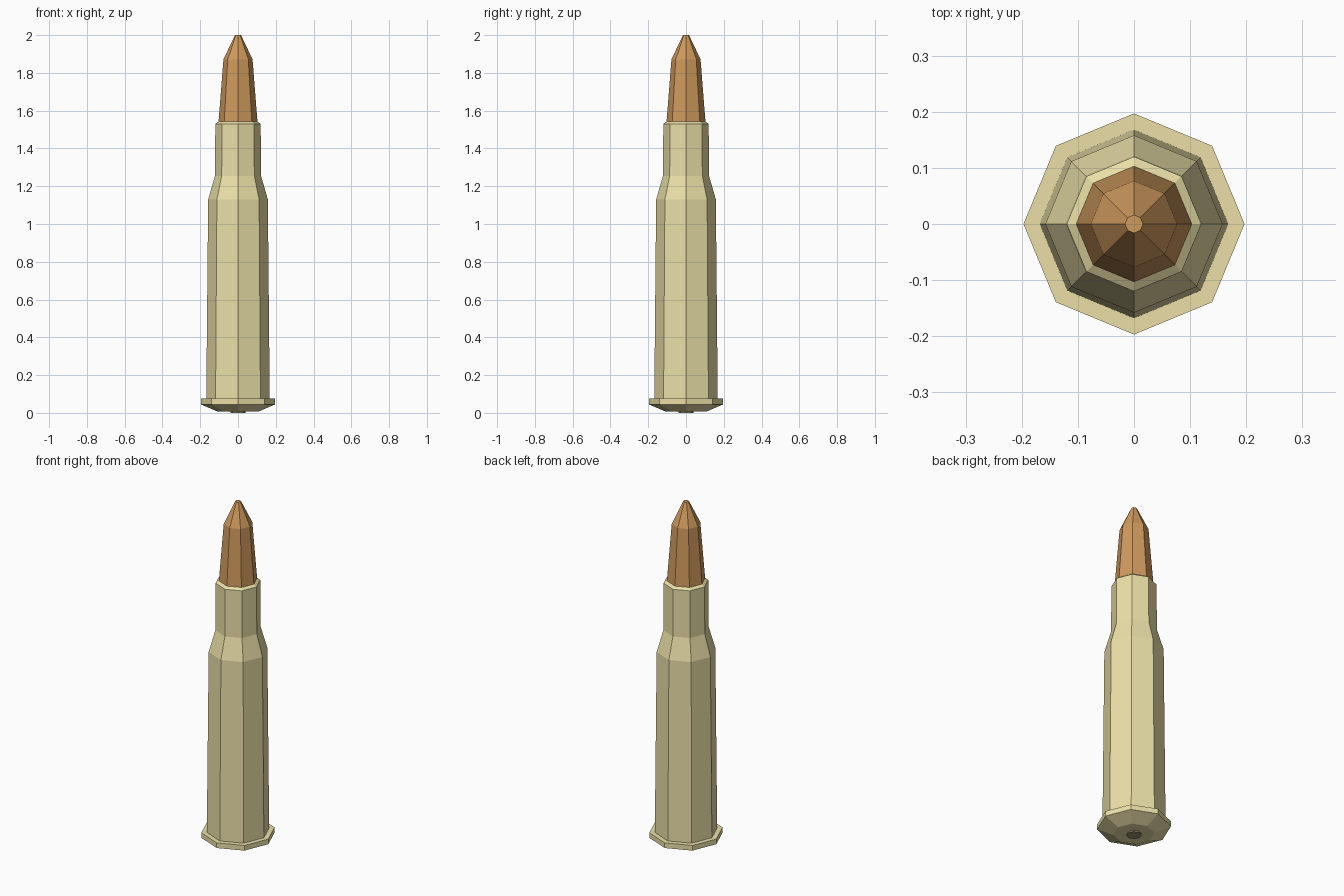
import bpy, bmesh
from math import cos, sin, tau

if "Cube" in bpy.data.objects:
    bpy.data.objects.remove(bpy.data.objects["Cube"])

SIDES = 8


def material(name, color):
    m = bpy.data.materials.new(name)
    m.diffuse_color = (*color, 1)
    m.use_nodes = True
    m.node_tree.nodes["Principled BSDF"].inputs["Base Color"].default_value = m.diffuse_color
    return m


def lathe(name, profile, mat):
    """Faceted solid of revolution from (radius, z) rings, capped at both ends."""
    bm = bmesh.new()
    rings = [[bm.verts.new((r * cos(tau * i / SIDES), r * sin(tau * i / SIDES), z))
              for i in range(SIDES)] for r, z in profile]
    for a, b in zip(rings, rings[1:]):
        for i in range(SIDES):
            j = (i + 1) % SIDES
            bm.faces.new((a[i], a[j], b[j], b[i]))
    bm.faces.new(rings[0][::-1])
    bm.faces.new(rings[-1])
    mesh = bpy.data.meshes.new(name)
    bm.to_mesh(mesh)
    bm.free()
    mesh.materials.append(mat)
    obj = bpy.data.objects.new(name, mesh)
    bpy.context.collection.objects.link(obj)
    return obj


brass = material("brass", (0.83, 0.74, 0.39))
copper = material("copper", (0.62, 0.32, 0.11))
dark = material("dark_brass", (0.32, 0.27, 0.15))

# Case: bevelled rimmed base, tapered body, shoulder, neck and mouth
lathe("case", [(0.11, 0.008), (0.197, 0.045), (0.197, 0.075), (0.168, 0.075),
               (0.158, 1.13), (0.122, 1.255), (0.12, 1.53), (0.103, 1.542)], brass)

# Bullet with blunt tip
lathe("bullet", [(0.103, 1.542), (0.077, 1.872), (0.016, 2.0)], copper)

# Primer in the base
lathe("primer", [(0.04, 0.0), (0.04, 0.008)], dark)
